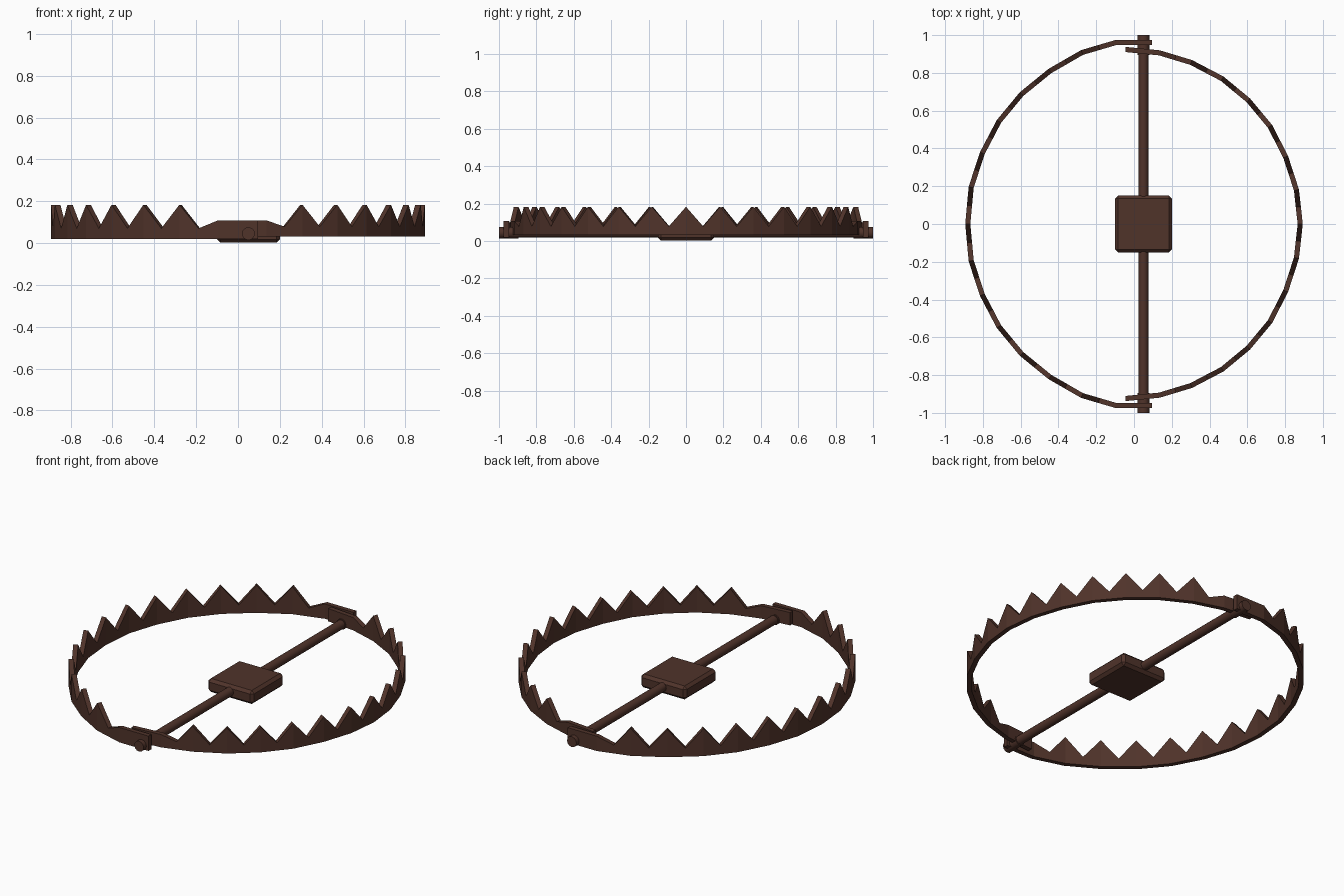
import bpy, bmesh
from mathutils import Vector

if "Cube" in bpy.data.objects:
    bpy.data.objects.remove(bpy.data.objects["Cube"])

rust = bpy.data.materials.new("rusty_iron")
rust.diffuse_color = (0.08, 0.033, 0.023, 1)
rust.use_nodes = True
rust.node_tree.nodes["Principled BSDF"].inputs["Base Color"].default_value = rust.diffuse_color


def finish(name, bm):
    bmesh.ops.recalc_face_normals(bm, faces=bm.faces)
    me = bpy.data.meshes.new(name)
    bm.to_mesh(me)
    bm.free()
    ob = bpy.data.objects.new(name, me)
    me.materials.append(rust)
    bpy.context.collection.objects.link(ob)
    return ob


def jaw(name, half, bottom, valley, thick=0.027):
    # half: plan points from the hinge end to the middle; mirrored across y
    pts = [Vector(p) for p in half]
    pts += [Vector((p.x, -p.y)) for p in reversed(pts[:-1])]
    last = len(pts) - 1
    # a tooth tip on each corner, a valley halfway along each side
    path = []
    for i, p in enumerate(pts):
        plate = i in (0, 1, last - 1, last)
        path.append((p, 0.108 if plate else 0.183))
        if 0 < i < last - 1:
            path.append(((p + pts[i + 1]) / 2, valley))
    bm = bmesh.new()
    rings = []
    for i, (p, top) in enumerate(path):
        a = path[max(i - 1, 0)][0]
        b = path[min(i + 1, len(path) - 1)][0]
        t = (b - a).normalized()
        n = Vector((-t.y, t.x)) * thick / 2
        o, q = p + n, p - n
        rings.append([bm.verts.new((v.x, v.y, z)) for v, z in
                      ((o, bottom), (q, bottom), (q, top), (o, top))])
    for r, s in zip(rings, rings[1:]):
        for k in range(4):
            m = (k + 1) % 4
            bm.faces.new((r[k], r[m], s[m], s[k]))
    bm.faces.new(rings[0])
    bm.faces.new(rings[-1])
    return finish(name, bm)


# Toothed jaws
jaw("left_jaw", [(0.095, 0.961), (-0.095, 0.961), (-0.275, 0.908), (-0.445, 0.81),
                 (-0.595, 0.688), (-0.715, 0.543), (-0.803, 0.375),
                 (-0.862, 0.195), (-0.88, 0)], 0.02, 0.07)
jaw("right_jaw", [(-0.045, 0.924), (0.135, 0.906), (0.303, 0.855), (0.467, 0.769),
                  (0.605, 0.655), (0.72, 0.517), (0.803, 0.355),
                  (0.86, 0.18), (0.88, 0)], 0.032, 0.078)


def cylinder(name, y0, y1, radius, sides):
    bpy.ops.mesh.primitive_cylinder_add(vertices=sides, radius=radius, depth=y1 - y0,
                                        location=(0.05, (y0 + y1) / 2, 0.045),
                                        rotation=(1.570796, 0, 0))
    ob = bpy.context.object
    ob.name = name
    ob.data.materials.append(rust)
    bpy.ops.object.shade_smooth_by_angle(angle=0.6)


# Axle and hinge pins
cylinder("axle", -0.95, 0.95, 0.026, 12)
cylinder("back_pin", 0.895, 1.0, 0.031, 12)
cylinder("front_pin", -1.0, -0.895, 0.031, 12)

# Trigger plate with chamfered edges
bm = bmesh.new()
bmesh.ops.create_cube(bm, size=1)
bmesh.ops.scale(bm, vec=(0.30, 0.30, 0.08), verts=bm.verts)
bmesh.ops.translate(bm, vec=(0.05, 0, 0.042), verts=bm.verts)
bmesh.ops.bevel(bm, geom=bm.edges[:], offset=0.016, segments=1, affect='EDGES')
finish("trigger_plate", bm)
